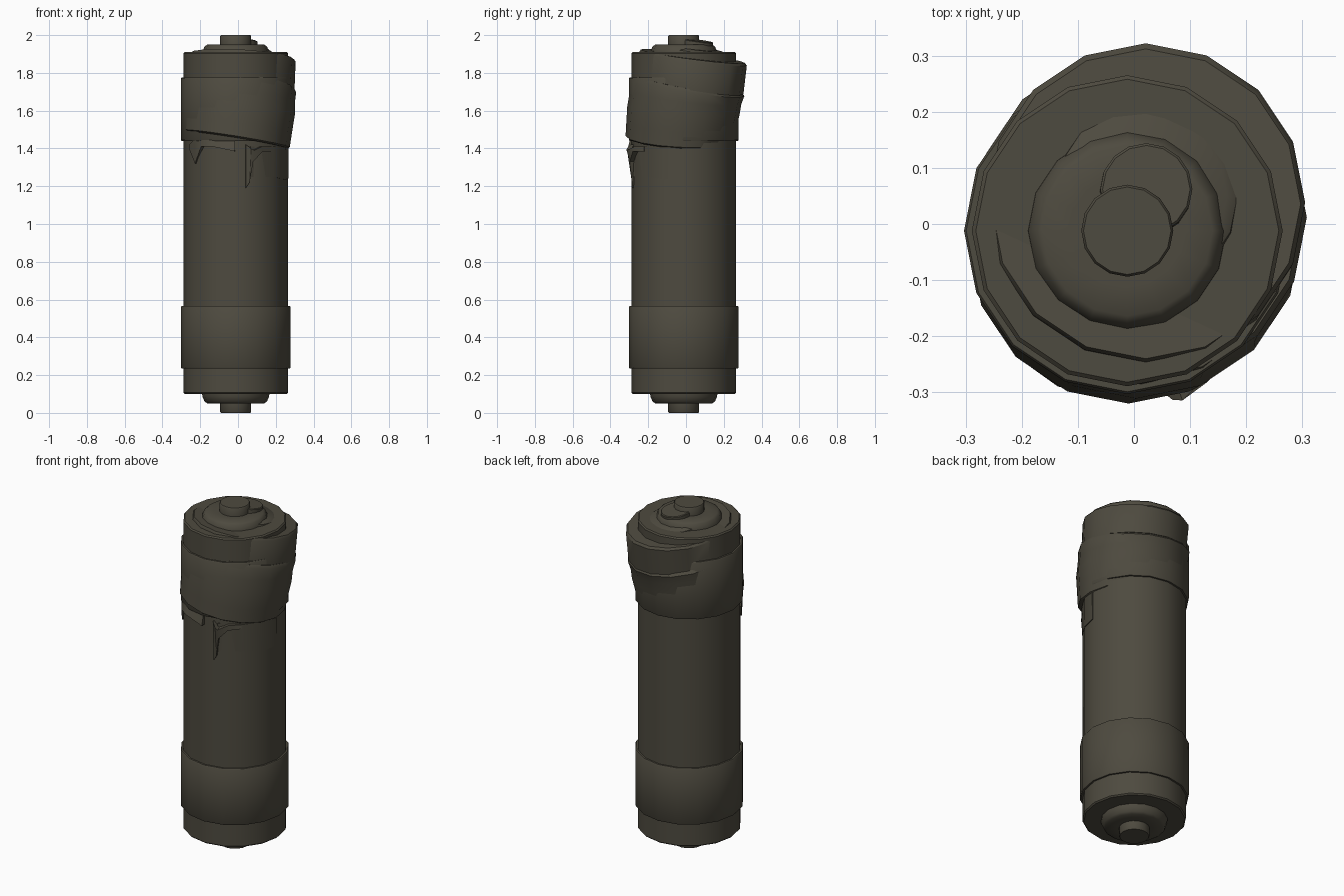
import bpy, math
from mathutils import Vector

if "Cube" in bpy.data.objects:
    bpy.data.objects.remove(bpy.data.objects["Cube"])

SIDES = 16
CX = CY = -0.012

olive = bpy.data.materials.new("dark olive metal")
olive.diffuse_color = (0.076, 0.069, 0.050, 1)
olive.use_nodes = True
olive.node_tree.nodes["Principled BSDF"].inputs["Base Color"].default_value = olive.diffuse_color


def make(name, verts, faces, angle=40):
    me = bpy.data.meshes.new(name)
    me.from_pydata(verts, [], faces)
    me.materials.append(olive)
    ob = bpy.data.objects.new(name, me)
    bpy.context.collection.objects.link(ob)
    bpy.ops.object.select_all(action='DESELECT')
    ob.select_set(True)
    bpy.context.view_layer.objects.active = ob
    bpy.ops.object.mode_set(mode='EDIT')
    bpy.ops.mesh.select_all(action='SELECT')
    bpy.ops.mesh.normals_make_consistent(inside=False)
    bpy.ops.object.mode_set(mode='OBJECT')
    bpy.ops.object.shade_smooth_by_angle(angle=math.radians(angle))
    return ob


def loft(name, rings, n=SIDES):
    """Rings are (cx, cy, z, radius, slope in x, slope in y)."""
    verts, faces = [], []
    for cx, cy, z, r, sx, sy in rings:
        for i in range(n):
            a = 2 * math.pi * i / n
            x, y = r * math.cos(a), r * math.sin(a)
            verts.append((cx + x, cy + y, z + sx * x + sy * y))
    for k in range(len(rings) - 1):
        for i in range(n):
            j = (i + 1) % n
            faces.append((k*n + i, k*n + j, k*n + n + j, k*n + n + i))
    faces.append(tuple(range(n))[::-1])
    faces.append(tuple(range(len(verts) - n, len(verts))))
    return make(name, verts, faces)


def straight(name, profile):
    return loft(name, [(CX, CY, z, r, 0, 0) for r, z in profile])


# main canister with its chamfered rims
straight("canister_body", [(0.270, 0.10), (0.277, 0.107), (0.277, 1.903), (0.270, 1.91)])

# raised bands
for name, z0, z1 in (("lower_band", 0.235, 0.565), ("upper_band", 1.44, 1.775)):
    straight(name, [(0.287, z0), (0.291, z0 + 0.006), (0.291, z1 - 0.006), (0.287, z1)])

# domed end caps and terminals, mirrored top and bottom
for name, f in (("top", lambda z: z), ("bottom", lambda z: 2.0 - z)):
    straight(name + "_cap", [(r, f(z)) for r, z in
             ((0.178, 1.90), (0.176, 1.915), (0.165, 1.94), (0.152, 1.949), (0.10, 1.951))])
    straight(name + "_terminal", [(r, f(z)) for r, z in
             ((0.082, 1.94), (0.082, 1.995), (0.078, 2.0))])

# dislodged end: tilted rim, cap and terminal poking through
SX, SY = -0.06, -0.13
loft("tilted_rim", [(0.02, 0.025, 1.735, 0.279, -0.10, -0.17),
                    (0.021, 0.038, 1.876, 0.284, SX, SY),
                    (0.021, 0.036, 1.888, 0.276, SX, SY)])
loft("tilted_cap", [(0.02, 0.04, 1.87, 0.172, SX, SY),
                    (0.021, 0.048, 1.918, 0.163, SX, SY),
                    (0.021, 0.05, 1.930, 0.145, SX, SY)])
loft("tilted_terminal", [(0.02, 0.055, 1.91, 0.082, SX, SY),
                         (0.022, 0.062, 1.968, 0.082, SX, SY),
                         (0.022, 0.062, 1.972, 0.078, SX, SY)])

# buckled sleeve bulging out of the upper band
loft("buckled_sleeve", [(0.012, 0.010, 1.745, 0.286, -0.10, -0.17),
                        (0.011, 0.012, 1.728, 0.297, -0.10, -0.17),
                        (0.006, -0.002, 1.67, 0.295, -0.09, -0.12),
                        (0.004, -0.014, 1.60, 0.297, -0.07, -0.08),
                        (-0.004, -0.026, 1.52, 0.290, -0.12, -0.06),
                        (-0.010, -0.036, 1.452, 0.284, -0.16, -0.05),
                        (-0.010, -0.034, 1.444, 0.274, -0.16, -0.05)])


def flap(name, spans):
    """Torn plate hugging the body: (angle, radius top, z top, radius low, z low)."""
    verts, faces = [], []
    for a, r0, z0, r1, z1 in spans:
        c, s = math.cos(math.radians(a)), math.sin(math.radians(a))
        for r, z in ((r0, z0), (r1, z1), (0.268, z1), (0.268, z0)):
            verts.append((CX + r * c, CY + r * s, z))
    for k in range(len(spans) - 1):
        b = 4 * k
        for i in range(4):
            j = (i + 1) % 4
            faces.append((b + i, b + j, b + 4 + j, b + 4 + i))
    faces += [(3, 2, 1, 0), tuple(len(verts) - 4 + i for i in range(4))]
    make(name, verts, faces, 30)


# torn scraps under the sleeve, with the long spike on the front
flap("left_scrap", [(208, 0.280, 1.42, 0.280, 1.40), (220, 0.284, 1.45, 0.282, 1.32),
                    (232, 0.284, 1.45, 0.298, 1.41), (246, 0.284, 1.45, 0.304, 1.41),
                    (269, 0.284, 1.45, 0.300, 1.385)])
flap("spike", [(281, 0.286, 1.42, 0.280, 1.19), (285, 0.312, 1.40, 0.284, 1.22),
               (288, 0.318, 1.39, 0.300, 1.33), (298, 0.296, 1.41, 0.305, 1.385),
               (312, 0.284, 1.41, 0.284, 1.385)])
flap("right_scrap", [(286, 0.281, 1.41, 0.279, 1.25), (315, 0.282, 1.41, 0.280, 1.25),
                     (340, 0.282, 1.41, 0.280, 1.235), (357, 0.281, 1.40, 0.279, 1.24)])

# recentre on the axis
for ob in bpy.data.objects:
    ob.location = Vector((0, 0, 0))
